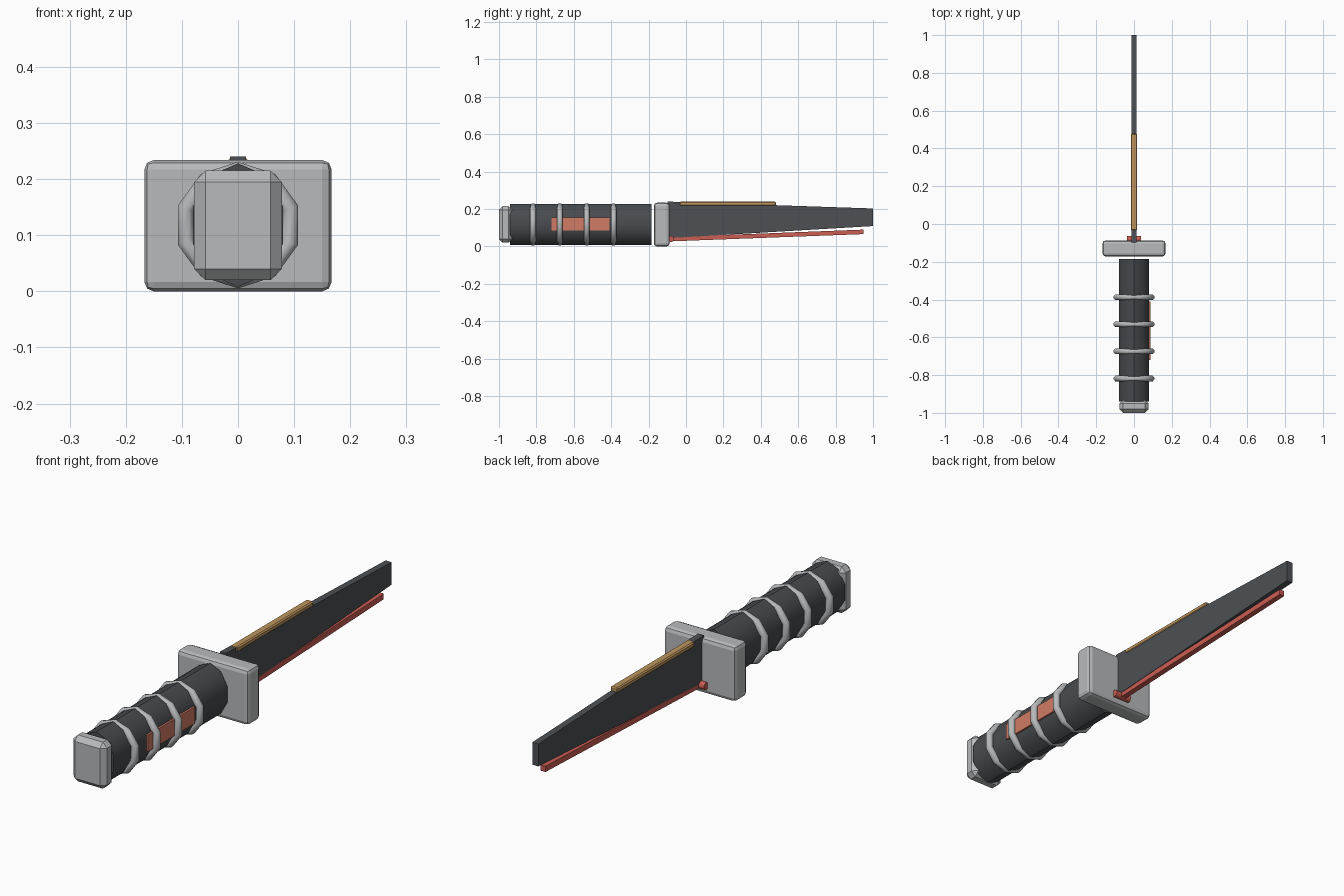
import bpy, bmesh, math
from mathutils import Matrix, Vector

if "Cube" in bpy.data.objects:
    bpy.data.objects.remove(bpy.data.objects["Cube"])

ZC = 0.118  # height of the handle axis


def material(name, rgb):
    m = bpy.data.materials.new(name)
    m.diffuse_color = (*rgb, 1)
    m.use_nodes = True
    m.node_tree.nodes["Principled BSDF"].inputs["Base Color"].default_value = m.diffuse_color
    return m


STEEL = material("light_grey", (0.48, 0.49, 0.50))
DARK = material("dark_grey", (0.075, 0.081, 0.090))
GRIP = material("grip_grey", (0.065, 0.071, 0.078))
GOLD = material("gold", (0.52, 0.30, 0.11))
RED = material("red", (0.60, 0.11, 0.085))
SALMON = material("salmon", (0.63, 0.20, 0.13))


def finish(bm, name, mat, smooth=None):
    bmesh.ops.recalc_face_normals(bm, faces=bm.faces)
    me = bpy.data.meshes.new(name)
    bm.to_mesh(me)
    bm.free()
    me.materials.append(mat)
    ob = bpy.data.objects.new(name, me)
    bpy.context.collection.objects.link(ob)
    if smooth:
        bpy.ops.object.select_all(action='DESELECT')
        ob.select_set(True)
        bpy.context.view_layer.objects.active = ob
        bpy.ops.object.shade_smooth_by_angle(angle=math.radians(smooth))
    return ob


def box(name, mat, lo, hi, bevel=0, segments=1):
    lo, hi = Vector(lo), Vector(hi)
    bm = bmesh.new()
    bmesh.ops.create_cube(bm, size=1, matrix=Matrix.Translation((lo + hi) / 2)
                          @ Matrix.Diagonal((*(hi - lo), 1)))
    if bevel:
        bmesh.ops.bevel(bm, geom=bm.edges[:], offset=bevel, segments=segments,
                        profile=0.5, affect='EDGES')
    return finish(bm, name, mat)


def slab(name, mat, profile, half):
    """Extrude a side (y, z) profile symmetrically across x."""
    bm = bmesh.new()
    face = bm.faces.new([bm.verts.new((-half, y, z)) for y, z in profile])
    ext = bmesh.ops.extrude_face_region(bm, geom=[face])["geom"]
    bmesh.ops.translate(bm, vec=(2 * half, 0, 0),
                        verts=[v for v in ext if isinstance(v, bmesh.types.BMVert)])
    return finish(bm, name, mat)


def ring(name, mat, y, major, minor, sides=10, tube=8):
    """Ten-sided torus around the handle axis, with a corner at the top."""
    bm = bmesh.new()
    rows = []
    for i in range(sides):
        a = math.pi / 2 + math.tau * i / sides
        row = []
        for j in range(tube):
            b = math.tau * (j + 0.5) / tube
            r = major + minor * math.cos(b)
            row.append(bm.verts.new((r * math.cos(a), y + minor * math.sin(b),
                                     ZC + r * math.sin(a))))
        rows.append(row)
    for i in range(sides):
        p, q = rows[i], rows[(i + 1) % sides]
        for j in range(tube):
            k = (j + 1) % tube
            bm.faces.new((p[j], q[j], q[k], p[k]))
    return finish(bm, name, mat, 60)


# Grip: narrow ten-sided column lying along y
bm = bmesh.new()
bmesh.ops.create_cone(
    bm, cap_ends=True, segments=10, radius1=1, radius2=1, depth=0.755,
    matrix=Matrix.Translation((0, -0.5625, ZC)) @ Matrix.Diagonal((0.084, 1, 0.110, 1))
    @ Matrix.Rotation(math.pi / 2, 4, 'X'))
# put a corner at the very top
top = max(v.co.z for v in bm.verts)
if not any(abs(v.co.x) < 1e-4 and v.co.z > top - 1e-4 for v in bm.verts):
    for v in bm.verts:
        u, w = v.co.x / 0.084, (v.co.z - ZC) / 0.110
        a = math.atan2(w, u) + math.pi / 10
        v.co.x, v.co.z = 0.084 * math.cos(a), ZC + 0.110 * math.sin(a)
finish(bm, "grip", GRIP, 45)

# Grip rings
for i in range(4):
    ring(f"grip_ring_{i + 1}", STEEL, -0.818 + 0.1435 * i, 0.098, 0.016)

# Pommel and guard
box("pommel", STEEL, (-0.078, -1.0, 0.02), (0.078, -0.93, 0.215), 0.02)
box("guard", STEEL, (-0.167, -0.172, 0.0), (0.167, -0.087, 0.234), 0.017, 2)

# Inset panel on the right of the grip
box("grip_panel", SALMON, (0.070, -0.72, 0.084), (0.087, -0.41, 0.154))

# Blade with its spine strip
slab("blade", DARK, [(-0.10, 0.044), (1.0, 0.109), (1.0, 0.203), (-0.10, 0.240)], 0.014)
box("spine_strip", GOLD, (-0.017, -0.035, 0.217), (0.017, 0.48, 0.239), 0.005)

# Glowing lower edge, set just below the blade, and its cross pin
slab("lower_edge", RED, [(-0.09, 0.027), (0.95, 0.066), (0.95, 0.090), (-0.09, 0.050)], 0.012)
bm = bmesh.new()
bmesh.ops.create_cone(bm, cap_ends=True, segments=10, radius1=0.016, radius2=0.016,
                      depth=0.076, matrix=Matrix.Translation((0, -0.080, 0.040))
                      @ Matrix.Rotation(math.pi / 2, 4, 'Y'))
finish(bm, "edge_pin", RED, 40)
